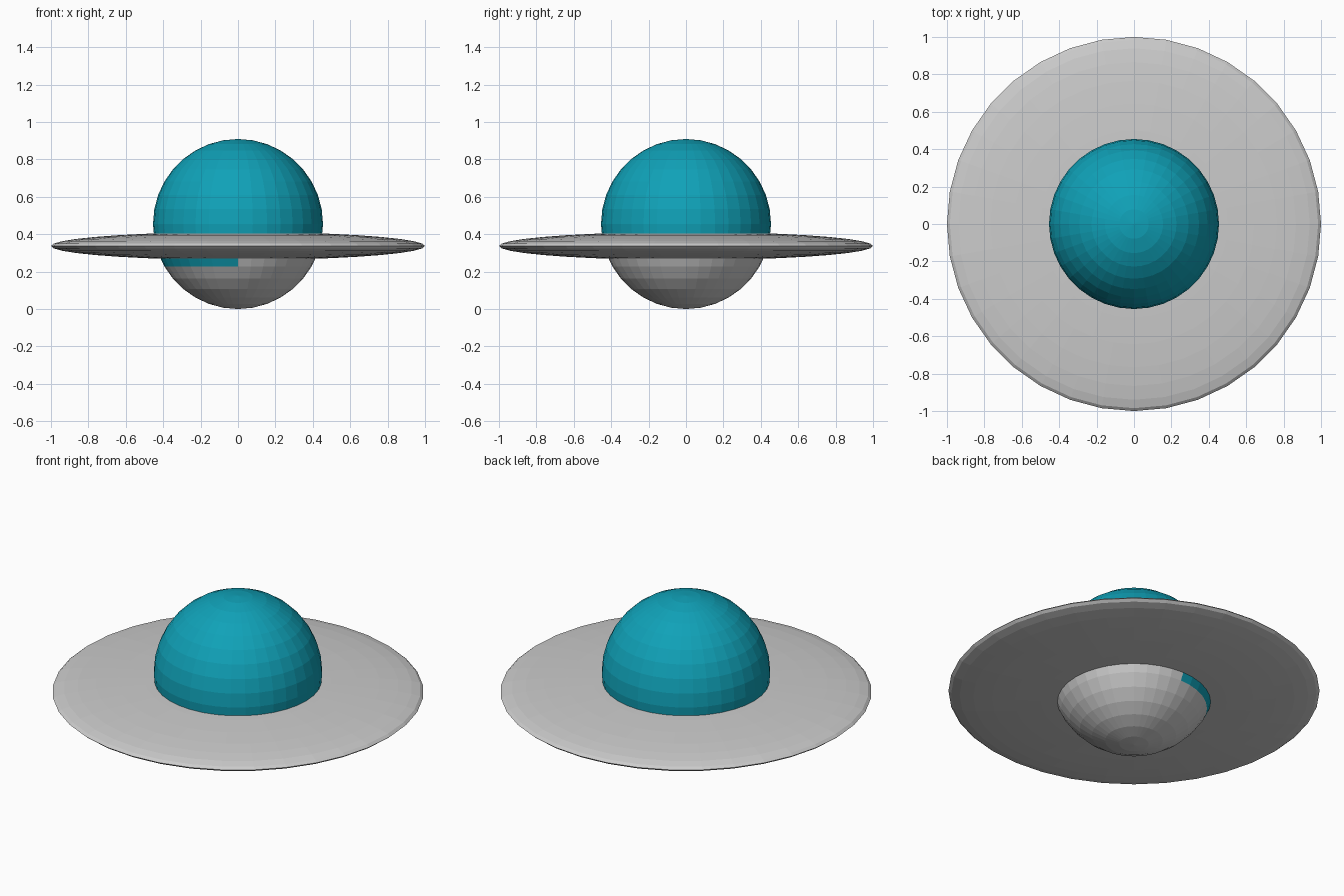
import bpy, bmesh
from mathutils import Matrix, Vector

if "Cube" in bpy.data.objects:
    bpy.data.objects.remove(bpy.data.objects["Cube"])

R = 0.4545          # radius of the central ball
DISC_Z = 0.337      # height of the disc's rim


def ball(name, scale, z, keep=None, material=None):
    """Flat-shaded 36 x 18 ball, scaled; keep(centre) picks the faces of the unit ball to use."""
    bm = bmesh.new()
    bmesh.ops.create_uvsphere(bm, u_segments=36, v_segments=18, radius=1)
    if keep:
        drop = [f for f in bm.faces if not keep(f.calc_center_median())]
        bmesh.ops.delete(bm, geom=drop, context='FACES')
    bmesh.ops.transform(bm, matrix=Matrix.Diagonal(Vector((*scale, 1))), verts=bm.verts)
    me = bpy.data.meshes.new(name)
    bm.to_mesh(me)
    bm.free()
    if material:
        me.materials.append(material)
    ob = bpy.data.objects.new(name, me)
    ob.location.z = z
    bpy.context.collection.objects.link(ob)
    return ob


def is_dome(c):
    # the glass reaches one ring of faces lower on the left half
    return c.z > (-0.5 if c.x < 0 else -0.342)


teal = bpy.data.materials.new("teal")
teal.diffuse_color = (0.005, 0.36, 0.48, 1)
teal.use_nodes = True
teal.node_tree.nodes["Principled BSDF"].inputs["Base Color"].default_value = teal.diffuse_color

# central ball: teal upper dome and grey lower belly
ball("dome", (R, R, R), R, is_dome, teal)
ball("belly", (R, R, R), R, lambda c: not is_dome(c))

# thin flattened disc around the ball
ball("disc", (1, 1, 0.075), DISC_Z)
